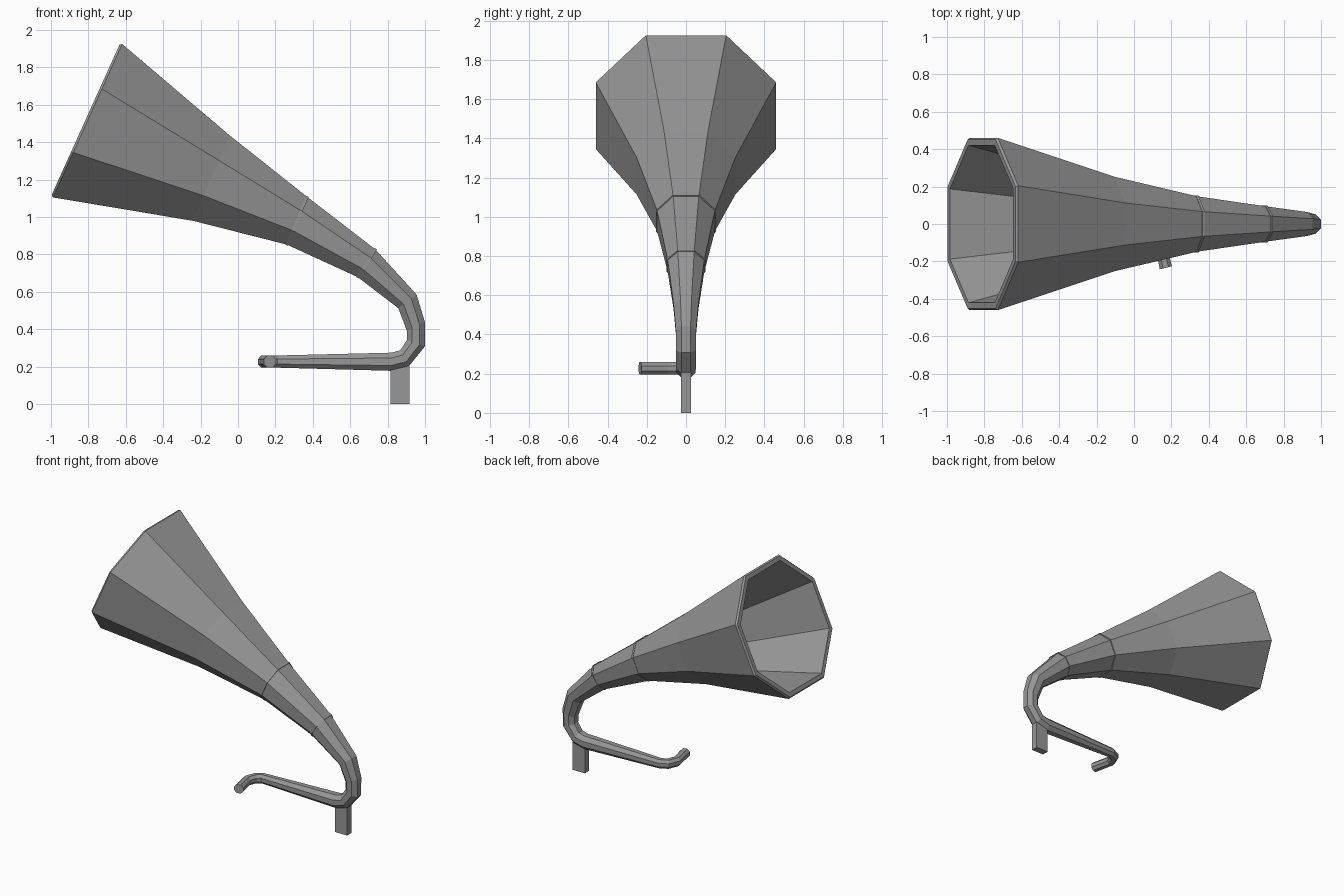
import bpy, bmesh
from math import radians, cos, sin
from mathutils import Vector

if "Cube" in bpy.data.objects:
    bpy.data.objects.remove(bpy.data.objects["Cube"])

Y = Vector((0, 1, 0))
CORNERS = [(1, .445), (.414, 1), (-.414, 1), (-1, .445),
           (-1, -.445), (-.414, -1), (.414, -1), (1, -.445)]

grey = bpy.data.materials.new("dark_grey")
grey.diffuse_color = (0.31, 0.31, 0.31, 1)
grey.use_nodes = True
grey.node_tree.nodes["Principled BSDF"].inputs["Base Color"].default_value = grey.diffuse_color


def ring(c, u, s, scale=1.0):
    """Octagon around c; u and s are the half-width vectors (flat to flat)."""
    return [c + u * a * scale + s * b * scale for a, b in CORNERS]


def section(x1, z1, x2, z2, w):
    """Cross-section from its outer and inner silhouette points and half width in y."""
    p, q = Vector((x1, 0, z1)), Vector((x2, 0, z2))
    return (p + q) / 2, (p - q) / 2, Y * w


def loft(name, rings, closed=False):
    bm = bmesh.new()
    loops = [[bm.verts.new(v) for v in r] for r in rings]
    pairs = list(zip(loops, loops[1:]))
    if closed:
        pairs.append((loops[-1], loops[0]))
    else:
        bm.faces.new(loops[0])
        bm.faces.new(loops[-1])
    for a, b in pairs:
        for i in range(8):
            j = (i + 1) % 8
            bm.faces.new((a[i], a[j], b[j], b[i]))
    bmesh.ops.recalc_face_normals(bm, faces=bm.faces)
    me = bpy.data.meshes.new(name)
    bm.to_mesh(me)
    bm.free()
    me.materials.append(grey)
    ob = bpy.data.objects.new(name, me)
    bpy.context.collection.objects.link(ob)
    return ob


# Sections from the mouth down the neck and along the arm
horn = [section(*v) for v in [
    (-0.63, 1.93, -1.0, 1.11, 0.46),
    (-0.045, 1.437, -0.24, 0.98, 0.252),
    (0.370, 1.108, 0.261, 0.853, 0.148),
    (0.735, 0.827, 0.640, 0.679, 0.094)]]
neck = [section(*v) for v in [
    (0.955, 0.585, 0.857, 0.513, 0.064),
    (0.999, 0.44, 0.903, 0.392, 0.052),
    (0.999, 0.308, 0.903, 0.342, 0.05),
    (0.913, 0.202, 0.868, 0.288, 0.05),
    (0.82, 0.178, 0.82, 0.275, 0.049),
    (0.21, 0.195, 0.21, 0.26, 0.032)]]

# Hook at the end of the arm, turning towards the front
hook = []
for x, y, ang in [(0.165, -0.025, 45), (0.139, -0.09, 85), (0.17, -0.234, 104)]:
    a = radians(ang)
    hook.append((Vector((x, y, 0.227)), Vector((0, 0, -0.032)),
                 Vector((-sin(a), cos(a), 0)) * 0.033))

# Hollow horn: inner wall, chamfered rim, outer wall, neck and arm in one skin
inner = [ring(*s, f) for s, f in zip(reversed(horn), (0.8, 0.84, 0.89, 0.915))]
c, u, s = horn[0]
back = u.cross(Y).normalized()
if back.x < 0:
    back.negate()
rim = [ring(c, u, s, 0.98), ring(c + back * 0.012, u, s, 1.0)]
outer = [ring(*v) for v in horn[1:] + neck + hook]
loft("horn_and_arm", inner + rim + outer)

# Slightly raised seam bands around the horn
for i, name in ((2, "large_collar"), (3, "small_collar")):
    c, u, s = horn[i]
    n = u.cross(Y).normalized() * 0.007
    out = 1 + 0.004 / u.length
    loft(name, [ring(c - n, u, s, 0.9), ring(c - n, u, s, out),
                ring(c + n, u, s, out), ring(c + n, u, s, 0.9)], closed=True)

# Flat mounting post under the bend
bpy.ops.mesh.primitive_cube_add(size=1, location=(0.866, 0, 0.105))
post = bpy.context.object
post.name = "mounting_post"
post.scale = (0.1, 0.05, 0.21)
post.data.materials.append(grey)
